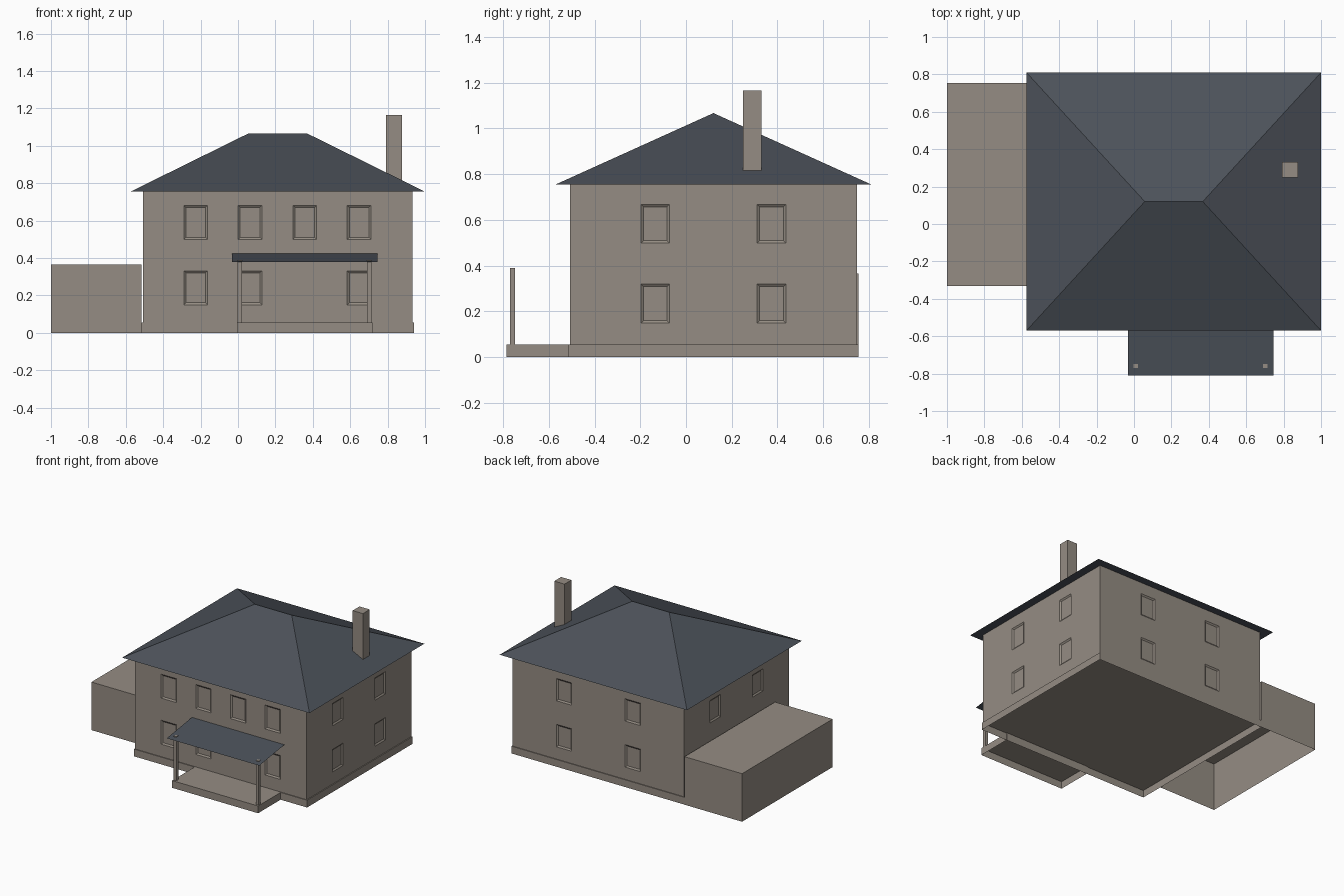
import bpy, bmesh
from mathutils import Vector

if "Cube" in bpy.data.objects:
    bpy.data.objects.remove(bpy.data.objects["Cube"])


def material(name, rgb):
    m = bpy.data.materials.new(name)
    m.diffuse_color = (*rgb, 1)
    m.use_nodes = True
    m.node_tree.nodes["Principled BSDF"].inputs["Base Color"].default_value = m.diffuse_color
    return m


WALL = material("warm_grey_wall", (0.30, 0.265, 0.228))
ROOF = material("slate_roof", (0.072, 0.083, 0.101))


def finish(bm, name, mat):
    bmesh.ops.recalc_face_normals(bm, faces=bm.faces)
    mesh = bpy.data.meshes.new(name)
    bm.to_mesh(mesh)
    bm.free()
    mesh.materials.append(mat)
    ob = bpy.data.objects.new(name, mesh)
    bpy.context.collection.objects.link(ob)
    return ob


def box_mesh(x, y, z, open_bottom=False):
    bm = bmesh.new()
    bmesh.ops.create_cube(bm, size=1)
    for v in bm.verts:
        v.co = [r[0] if c < 0 else r[1] for c, r in zip(v.co, (x, y, z))]
    bm.normal_update()
    if open_bottom:
        low = [f for f in bm.faces if f.normal.z < -0.5]
        bmesh.ops.delete(bm, geom=low, context='FACES_ONLY')
    return bm


def box(name, x, y, z, open_bottom=False):
    return finish(box_mesh(x, y, z, open_bottom), name, WALL)


CX, CY = 0.2125, 0.12       # house centre
BASE_TOP, EAVE = 0.055, 0.755


def around(c, half):
    return (c - half, c + half)


# Main walls, with shallow bevelled window recesses cut into all four sides
FRONT_UP, FRONT_LOW = (0.50, 0.682), (0.15, 0.332)
SIDE_UP, SIDE_LOW = (0.498, 0.668), (0.148, 0.319)
windows = []                # (normal, axis along wall, span, height span)
for i, c in enumerate((-0.226, 0.065, 0.357, 0.648)):
    windows.append((Vector((0, -1, 0)), 0, around(c, 0.064), FRONT_UP))
    if i != 2:
        windows.append((Vector((0, -1, 0)), 0, around(c, 0.064), FRONT_LOW))
for s in (-1, 1):
    for zs in (SIDE_UP, SIDE_LOW):
        windows.append((Vector((0, 1, 0)), 0, around(CX + s * 0.289, 0.064), zs))
        windows.append((Vector((1, 0, 0)), 1, around(CY + s * 0.2545, 0.063), zs))
    windows.append((Vector((-1, 0, 0)), 1, around(CY + s * 0.2545, 0.063), SIDE_UP))

bm = box_mesh(around(CX, 0.721), around(CY, 0.628), (BASE_TOP, EAVE))
cuts = {(w[1], v) for w in windows for v in w[2]} | {(2, v) for w in windows for v in w[3]}
for axis, value in sorted(cuts):
    co, no = Vector(), Vector()
    co[axis], no[axis] = value, 1
    bmesh.ops.bisect_plane(bm, geom=bm.verts[:] + bm.edges[:] + bm.faces[:],
                           plane_co=co, plane_no=no)
bm.normal_update()


def in_window(f):
    c = f.calc_center_median()
    return any(f.normal.dot(n) > 0.9 and a0 < c[ax] < a1 and z0 < c.z < z1
               for n, ax, (a0, a1), (z0, z1) in windows)


bmesh.ops.inset_region(bm, faces=[f for f in bm.faces if in_window(f)],
                       thickness=0.011, depth=-0.008, use_even_offset=True)
finish(bm, "house_walls", WALL)

# Foundation, side garage and porch floor are hollow underneath
box("foundation", around(CX, 0.728), around(CY, 0.634), (0, BASE_TOP), True)
box("garage", (-1, -0.516), (-0.332, 0.755), (0, 0.365), True)
box("porch_floor", (-0.005, 0.718), (-0.784, -0.508), (0, BASE_TOP), True)

# Hip roof: a box whose top is squeezed into the ridge
bm = box_mesh(around(CX, 0.7875), around(CY, 0.69), (EAVE, 1.067))
for v in bm.verts:
    if v.co.z > 1:
        v.co.x = CX + (0.155 if v.co.x > CX else -0.155)
        v.co.y = CY
bmesh.ops.remove_doubles(bm, verts=bm.verts, dist=0.001)
finish(bm, "hip_roof", ROOF)

# Chimney
box("chimney", (0.79, 0.876), (0.249, 0.331), (0.79, 1.165))

# Porch posts and thin sloping porch roof
for side, c in (("left", 0.010), ("right", 0.702)):
    box("porch_post_" + side, around(c, 0.0115), (-0.77, -0.748), (BASE_TOP, 0.39))

bm = bmesh.new()
x0, x1 = around(0.357, 0.389)
bm.faces.new([bm.verts.new(p) for p in ((x0, -0.81, 0.379), (x1, -0.81, 0.379),
                                        (x1, -0.508, 0.423), (x0, -0.508, 0.423))])
bm.normal_update()
finish(bm, "porch_roof", ROOF)
